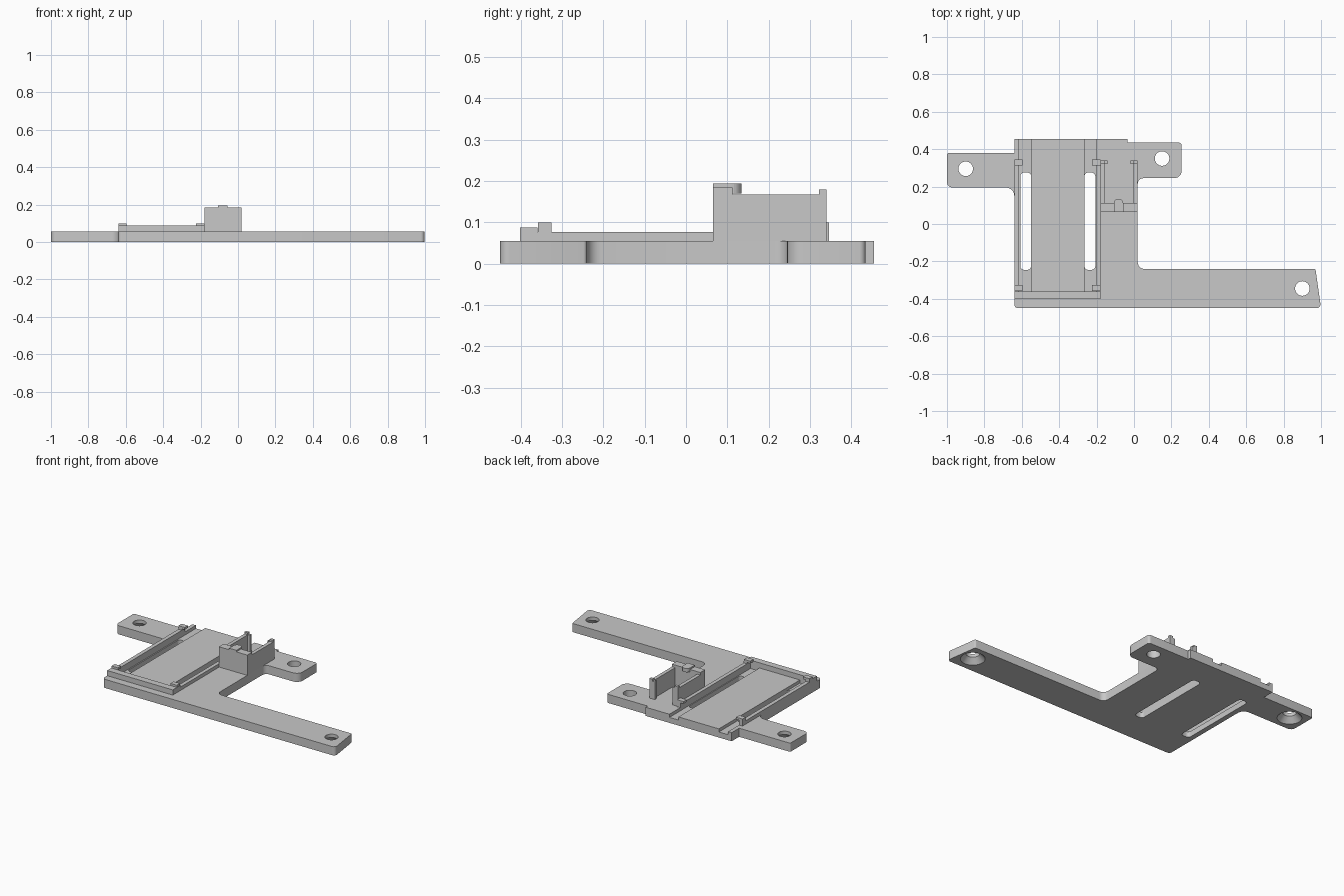
import bpy, bmesh, math
from mathutils import Vector

if "Cube" in bpy.data.objects:
    bpy.data.objects.remove(bpy.data.objects["Cube"])

grey = bpy.data.materials.new("light grey")
grey.use_nodes = True
grey.diffuse_color = (0.58, 0.58, 0.58, 1)
grey.node_tree.nodes["Principled BSDF"].inputs["Base Color"].default_value = grey.diffuse_color


def rounded(corners, steps=6):
    """Turn (x, y, radius) corners into a filleted outline."""
    out = []
    for i, (x, y, r) in enumerate(corners):
        p = Vector((x, y))
        if r == 0:
            out.append(p)
            continue
        a = (Vector(corners[i - 1][:2]) - p).normalized()
        b = (Vector(corners[(i + 1) % len(corners)][:2]) - p).normalized()
        half = a.angle(b) / 2
        centre = p + (a + b).normalized() * r / math.sin(half)
        start = (p + a * r / math.tan(half) - centre).normalized()
        end = (p + b * r / math.tan(half) - centre).normalized()
        for k in range(steps + 1):
            out.append(centre + start.slerp(end, k / steps).normalized() * r)
    return out


def prism(name, points, z0, z1):
    """Extrude a flat outline from z0 to z1."""
    bm = bmesh.new()
    face = bm.faces.new([bm.verts.new((p[0], p[1], z0)) for p in points])
    top = bmesh.ops.extrude_face_region(bm, geom=[face], use_keep_orig=True)["geom"]
    bmesh.ops.translate(bm, vec=(0, 0, z1 - z0),
                        verts=[g for g in top if isinstance(g, bmesh.types.BMVert)])
    bmesh.ops.recalc_face_normals(bm, faces=bm.faces)
    return finish(name, bm)


def finish(name, bm):
    mesh = bpy.data.meshes.new(name)
    bm.to_mesh(mesh)
    bm.free()
    mesh.materials.append(grey)
    obj = bpy.data.objects.new(name, mesh)
    bpy.context.collection.objects.link(obj)
    return obj


def box(name, x0, x1, y0, y1, z0, z1, r=0):
    return prism(name, rounded([(x0, y0, r), (x1, y0, r), (x1, y1, r), (x0, y1, r)]), z0, z1)


def cone(name, x, y, r0, r1, z0, z1):
    bm = bmesh.new()
    bmesh.ops.create_cone(bm, cap_ends=True, segments=32, radius1=r0, radius2=r1, depth=z1 - z0)
    bmesh.ops.translate(bm, vec=(x, y, (z0 + z1) / 2), verts=bm.verts)
    return finish(name, bm)


def cut(obj, cutter):
    mod = obj.modifiers.new("cut", "BOOLEAN")
    mod.operation = "DIFFERENCE"
    mod.solver = "EXACT"
    mod.object = cutter
    bpy.context.view_layer.objects.active = obj
    bpy.ops.object.modifier_apply(modifier=mod.name)
    bpy.data.objects.remove(cutter)


# Base plate with its arm and two mounting tabs
T = 0.055
outline = [(-0.64, -0.45, 0.02), (1.0, -0.45, 0.02), (0.97, -0.24, 0.01), (0.02, -0.24, 0.035),
           (0.02, 0.245, 0.03), (0.255, 0.245, 0.04), (0.255, 0.435, 0.015), (-0.035, 0.435, 0),
           (-0.035, 0.455, 0), (-0.64, 0.455, 0), (-0.64, 0.38, 0), (-1.0, 0.38, 0.01),
           (-1.0, 0.195, 0.03), (-0.64, 0.195, 0.045)]
plate = prism("base_plate", rounded(outline), 0, T)

# Lowered strips beside the board bed, and the slots through them
for x0, x1, s0, s1 in ((-0.615, -0.55, -0.608, -0.55), (-0.265, -0.202, -0.265, -0.207)):
    cut(plate, box("strip_cutter", x0, x1, -0.36, 0.5, 0.035, 0.1))
    cut(plate, box("slot_cutter", s0, s1, -0.245, 0.275, -0.1, 0.1, 0.02))

# Screw holes, two of them countersunk from below
for x, y, sunk in ((-0.9, 0.295, True), (0.9, -0.345, True), (0.15, 0.35, False)):
    cut(plate, cone("hole_cutter", x, y, 0.039, 0.039, -0.1, 0.1))
    if sunk:
        cut(plate, cone("countersink_cutter", x, y, 0.08, 0.038, -0.01, 0.035))

bpy.ops.object.select_all(action="DESELECT")
plate.select_set(True)
bpy.context.view_layer.objects.active = plate
bpy.ops.object.shade_smooth_by_angle(angle=math.radians(30))

# Board tray: front stop, side rails and snap clips
box("front_stop", -0.64, -0.178, -0.402, -0.36, T, 0.088)
for side, x0, x1, c0, c1 in (("outer", -0.64, -0.615, -0.64, -0.595),
                             ("inner", -0.202, -0.178, -0.225, -0.18)):
    box(side + "_rail", x0, x1, -0.36, 0.342, T, 0.077)
    for end, y in (("front", -0.342), ("back", 0.33)):
        box(f"{side}_{end}_post", x0, x1, y - 0.016, y + 0.016, T, 0.088)
        box(f"{side}_{end}_clip", c0, c1, y - 0.016, y + 0.016, 0.086, 0.1)

# Upright holder: side walls with hooked back ends
for side, x0, x1, h0, h1 in (("outer", -0.18, -0.157, -0.18, -0.142),
                             ("inner", -0.003, 0.02, -0.018, 0.02)):
    box(f"holder_{side}_wall", x0, x1, 0.065, 0.34, T, 0.168)
    box(f"holder_{side}_hook", h0, h1, 0.322, 0.34, T, 0.168)
    box(f"holder_{side}_hook_tip", x0, x1, 0.322, 0.34, 0.168, 0.18)

# Holder front wall, its top lip and the rounded catch
box("holder_front_wall", -0.18, 0.02, 0.065, 0.113, T, 0.17)
box("holder_front_lip", -0.18, 0.02, 0.065, 0.113, 0.17, 0.184)
prism("holder_catch", rounded([(-0.108, 0.065, 0), (-0.057, 0.065, 0), (-0.057, 0.135, 0.025),
                               (-0.108, 0.135, 0.025)]), 0.17, 0.194)
